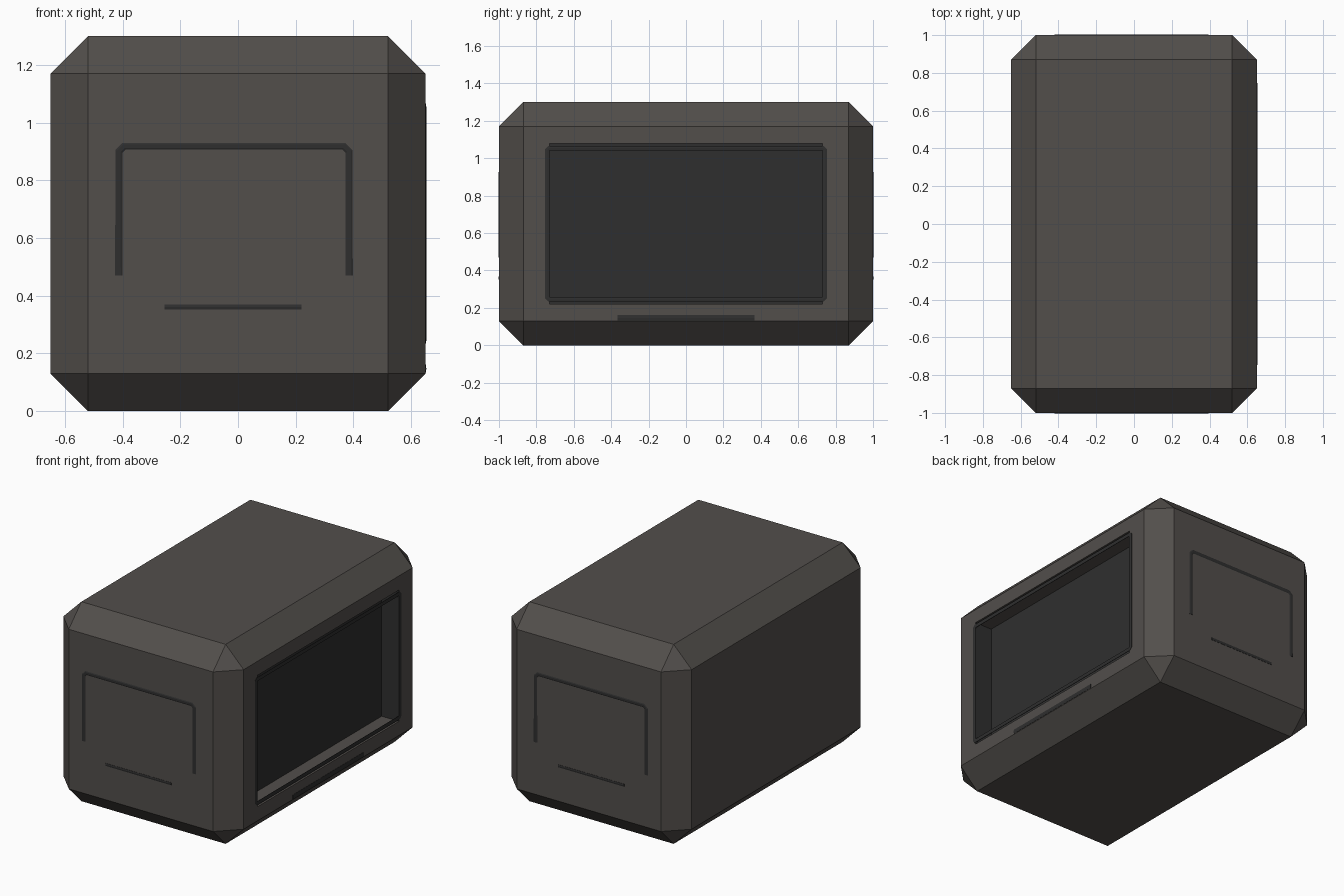
import bpy, bmesh
from mathutils import Matrix, Vector

if "Cube" in bpy.data.objects:
    bpy.data.objects.remove(bpy.data.objects["Cube"])


def material(name, rgb):
    m = bpy.data.materials.new(name)
    m.diffuse_color = (*rgb, 1)
    m.use_nodes = True
    m.node_tree.nodes["Principled BSDF"].inputs["Base Color"].default_value = m.diffuse_color
    return m


body_mat = material("warm grey", (0.085, 0.077, 0.071))
dark_mat = material("dark charcoal", (0.028, 0.028, 0.028))

# Chamfered casing with a recessed window on the right side
bm = bmesh.new()
bmesh.ops.create_cube(bm, size=1, matrix=Matrix.Translation((0, 0, 0.65)) @
                      Matrix.Diagonal((1.3, 2, 1.3, 1)))
bmesh.ops.bevel(bm, geom=bm.edges[:], offset=0.13, segments=1,
                profile=0.5, affect='EDGES')
bm.normal_update()
side = max(bm.faces, key=lambda f: f.calc_center_median().x)
bmesh.ops.inset_individual(bm, faces=[side], thickness=0.13, depth=0)
for v in side.verts:
    v.co.y = 0.73 if v.co.y > 0 else -0.73
walls = bmesh.ops.extrude_discrete_faces(bm, faces=[side])["faces"]
floor = walls[0]
for v in floor.verts:
    v.co.x -= 0.125
bm.normal_update()
for f in bm.faces:
    c = f.calc_center_median()
    inside = abs(c.y) < 0.735 and 0.255 < c.z < 1.045 and 0.5 < c.x < 0.649
    f.material_index = 1 if inside else 0
me = bpy.data.meshes.new("casing")
bm.to_mesh(me)
bm.free()
me.materials.append(body_mat)
me.materials.append(dark_mat)
bpy.context.collection.objects.link(bpy.data.objects.new("casing", me))


# Thin flattened trim line: points are (across, z) on a side of the casing
def trim(name, pts, radius, normal, closed=False):
    cu = bpy.data.curves.new(name, 'CURVE')
    cu.dimensions = '3D'
    cu.bevel_depth = radius
    cu.bevel_resolution = 1
    cu.use_fill_caps = True
    sp = cu.splines.new('POLY')
    sp.points.add(len(pts) - 1)
    sp.use_cyclic_u = closed
    n = Vector(normal)
    for p, (a, z) in zip(sp.points, pts):
        p.co = (0, a, z, 1) if n.x else (a, 0, z, 1)
    sp.use_smooth = False
    ob = bpy.data.objects.new(name, cu)
    bpy.context.collection.objects.link(ob)
    ob.location = (n.x * 0.65, n.y * 1.0, 0)
    flat = 0.003 / radius
    ob.scale = (flat, 1, 1) if n.x else (1, flat, 1)
    cu.materials.append(dark_mat)


# Hatch outline and step line on front and back
arch = [(-0.413, 0.47), (-0.413, 0.9), (-0.395, 0.918),
        (0.367, 0.918), (0.385, 0.9), (0.385, 0.47)]
for label, s in (("front", -1), ("back", 1)):
    trim(label + "_hatch_outline", arch, 0.013, (0, s, 0))
    trim(label + "_step_line", [(-0.255, 0.36), (0.22, 0.36)], 0.01, (0, s, 0))

# Window surround and lower line on the right side
y, lo, hi, c = 0.742, 0.246, 1.054, 0.01
ring = [(-y, lo + c), (-y, hi - c), (-y + c, hi), (y - c, hi),
        (y, hi - c), (y, lo + c), (y - c, lo), (-y + c, lo)]
trim("window_surround", ring, 0.015, (1, 0, 0), True)
trim("side_step_line", [(-0.365, 0.147), (0.365, 0.147)], 0.016, (1, 0, 0))
